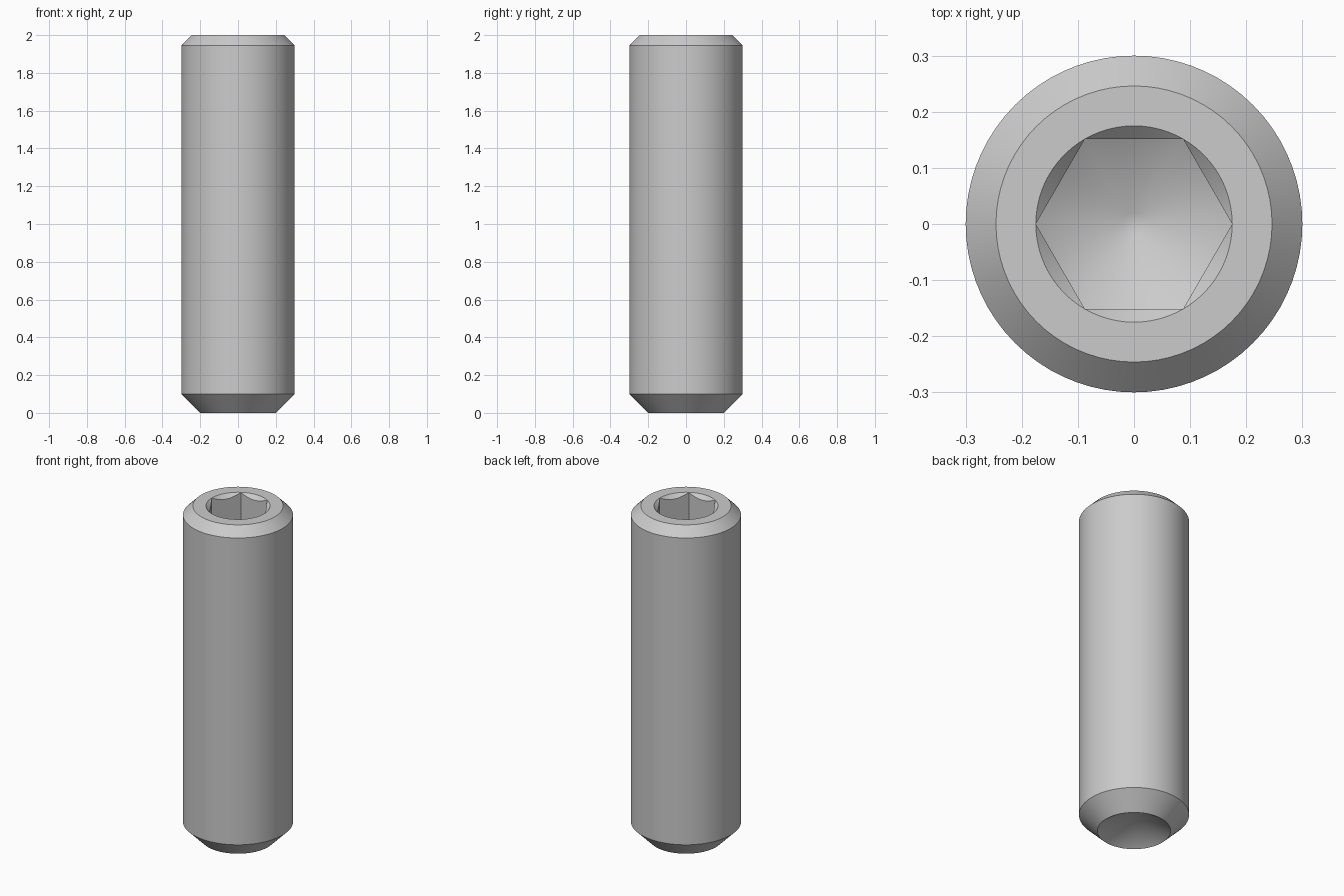
import bpy, bmesh, math

if "Cube" in bpy.data.objects:
    bpy.data.objects.remove(bpy.data.objects["Cube"], do_unlink=True)

SEGMENTS = 72            # multiple of six, so the socket corners fall on vertices
BODY_R, TOP_R, POINT_R = 0.3, 0.246, 0.2
CORNER_R = 0.175         # socket corner radius
FLAT_R = CORNER_R * math.cos(math.pi / 6)
SOCKET_Z = 1.65          # end of the straight socket walls at the corners
SLOPE = math.tan(math.pi / 6)


def hex_radius(angle):
    """Distance from the axis to the socket wall, with corners on the x axis."""
    return FLAT_R / math.cos(angle % (math.pi / 3) - math.pi / 6)


def ring(radius, z):
    return lambda angle: (radius, z)


def wall_top(angle):
    r = hex_radius(angle)
    return r, 2 - (CORNER_R - r)


def wall_bottom(angle):
    r = hex_radius(angle)
    return r, SOCKET_Z - (CORNER_R - r) * SLOPE


def lathe(name, rings, material):
    bm = bmesh.new()
    loops = []
    for profile in rings:
        loop = []
        for i in range(SEGMENTS):
            a = math.tau * i / SEGMENTS
            r, z = profile(a)
            loop.append(bm.verts.new((r * math.cos(a), r * math.sin(a), z)))
        loops.append(loop)
    for low, high in zip(loops, loops[1:]):
        for i in range(SEGMENTS):
            j = (i + 1) % SEGMENTS
            bm.faces.new((low[i], low[j], high[j], high[i]))
    bmesh.ops.remove_doubles(bm, verts=bm.verts, dist=1e-5)
    bmesh.ops.recalc_face_normals(bm, faces=bm.faces)
    mesh = bpy.data.meshes.new(name)
    bm.to_mesh(mesh)
    bm.free()
    mesh.materials.append(material)
    obj = bpy.data.objects.new(name, mesh)
    bpy.context.collection.objects.link(obj)
    return obj


steel = bpy.data.materials.new("steel_grey")
steel.use_nodes = True
steel.diffuse_color = (0.6, 0.6, 0.6, 1)
steel.node_tree.nodes["Principled BSDF"].inputs["Base Color"].default_value = (0.6, 0.6, 0.6, 1)

screw = lathe("set_screw", [
    # hollow cup point
    ring(0, POINT_R * SLOPE),
    ring(POINT_R, 0),
    # shank with chamfered ends
    ring(BODY_R, BODY_R - POINT_R),
    ring(BODY_R, 2 - (BODY_R - TOP_R)),
    ring(TOP_R, 2),
    # countersunk hexagon socket with a drilled conical floor
    ring(CORNER_R, 2),
    wall_top,
    wall_bottom,
    ring(0.02, SOCKET_Z - (CORNER_R - 0.02) * SLOPE),
    ring(0, SOCKET_Z - (CORNER_R - 0.02) * SLOPE),
], steel)

bpy.ops.object.select_all(action="DESELECT")
screw.select_set(True)
bpy.context.view_layer.objects.active = screw
bpy.ops.object.shade_smooth_by_angle(angle=math.radians(35))
